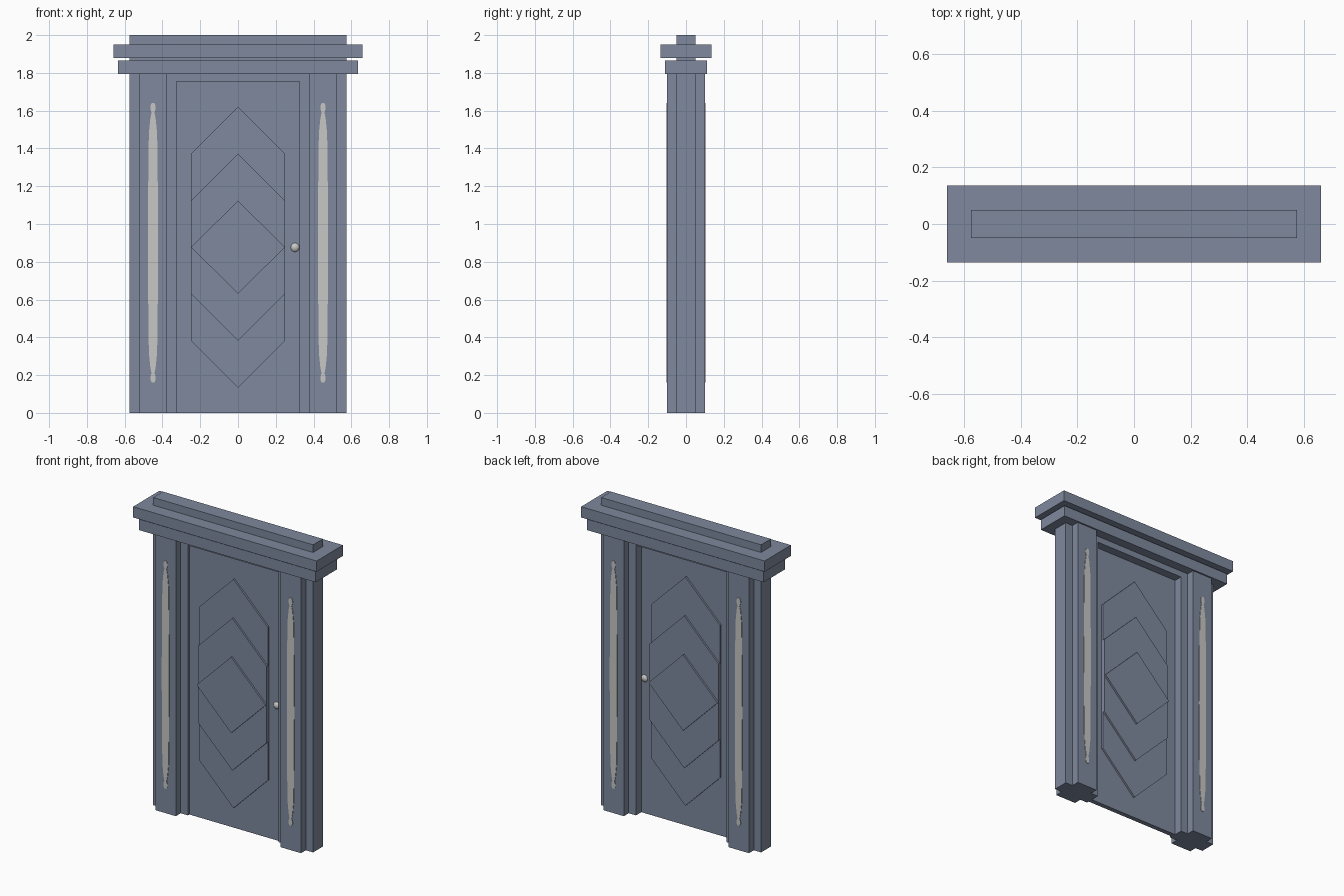
import bpy
import bmesh
from mathutils import Matrix

if "Cube" in bpy.data.objects:
    bpy.data.objects.remove(bpy.data.objects["Cube"], do_unlink=True)


def make_material(name, rgb):
    mat = bpy.data.materials.new(name)
    mat.use_nodes = True
    mat.diffuse_color = (*rgb, 1)
    mat.node_tree.nodes["Principled BSDF"].inputs["Base Color"].default_value = (*rgb, 1)
    return mat


slate = make_material("slate_blue", (0.21, 0.25, 0.34))
silver = make_material("light_grey", (0.57, 0.57, 0.56))


def finish(name, bm, mat):
    bmesh.ops.recalc_face_normals(bm, faces=bm.faces)
    mesh = bpy.data.meshes.new(name)
    bm.to_mesh(mesh)
    bm.free()
    mesh.materials.append(mat)
    obj = bpy.data.objects.new(name, mesh)
    bpy.context.collection.objects.link(obj)
    return obj


def prism(name, outline, y0, y1, mat):
    """Extrude an outline in the xz plane from y0 to y1."""
    bm = bmesh.new()
    face = bm.faces.new([bm.verts.new((x, y0, z)) for x, z in outline])
    grown = bmesh.ops.extrude_face_region(bm, geom=[face])["geom"]
    verts = [v for v in grown if isinstance(v, bmesh.types.BMVert)]
    bmesh.ops.translate(bm, verts=verts, vec=(0, y1 - y0, 0))
    return finish(name, bm, mat)


def block(name, x0, x1, half_depth, z0, z1):
    return prism(name, [(x0, z0), (x1, z0), (x1, z1), (x0, z1)],
                 -half_depth, half_depth, slate)


# Door frame: one arch-shaped profile
OUT, INN, HEAD = 0.575, 0.325, 1.755
prism("door_frame", [(-OUT, 0), (-INN, 0), (-INN, HEAD), (INN, HEAD),
                     (INN, 0), (OUT, 0), (OUT, 2), (-OUT, 2)], -0.05, 0.05, slate)

# Cornice
block("lower_cornice", -0.635, 0.635, 0.11, 1.795, 1.865)
block("upper_cornice", -0.66, 0.66, 0.135, 1.88, 1.95)

# Door leaf, set towards the front, with stepped panels on both faces
DOOR_Y, DOOR_HALF, STEP = -0.02, 0.015, 0.012
prism("door", [(-INN, 0), (INN, 0), (INN, HEAD), (-INN, HEAD)],
      DOOR_Y - DOOR_HALF, DOOR_Y + DOOR_HALF, slate)

MID, W = 0.877, 0.248
for i, (name, side) in enumerate([("outer_panel", 0.497), ("middle_panel", 0.248),
                                  ("diamond_panel", 0)]):
    tip = side + 0.247
    outline = [(0, MID + tip), (W, MID + side), (W, MID - side),
               (0, MID - tip), (-W, MID - side), (-W, MID + side)]
    if side == 0:
        outline = [outline[k] for k in (0, 1, 3, 4)]
    depth = DOOR_HALF + STEP * (i + 1)
    prism(name, outline, DOOR_Y - depth, DOOR_Y + depth, slate)

# Round knob passing through the door
bm = bmesh.new()
bmesh.ops.create_uvsphere(bm, u_segments=16, v_segments=10, radius=0.028,
                          matrix=Matrix.Translation((0.302, DOOR_Y, 0.876)))
for f in bm.faces:
    f.smooth = True
finish("door_knob", bm, silver)

# Pillars with a flat spindle inlay on the front and back
half = [(0.027, 0), (0.025, 0.35), (0.022, 0.58), (0.014, 0.66), (0.008, 0.69),
        (0.014, 0.71), (0.014, 0.725), (0.007, 0.74)]
right_edge = [(w, -h) for w, h in reversed(half[1:])] + half
spindle = right_edge + [(-w, h) for w, h in reversed(right_edge)]
for side, s in (("left", 1), ("right", -1)):
    block(side + "_pillar", s * 0.45 - 0.073, s * 0.45 + 0.073, 0.1, 0, 1.795)
    outline = [(s * 0.45 + x, 0.9 + z) for x, z in spindle]
    prism(side + "_front_spindle", outline, -0.103, -0.097, silver)
    prism(side + "_back_spindle", outline, 0.097, 0.103, silver)
